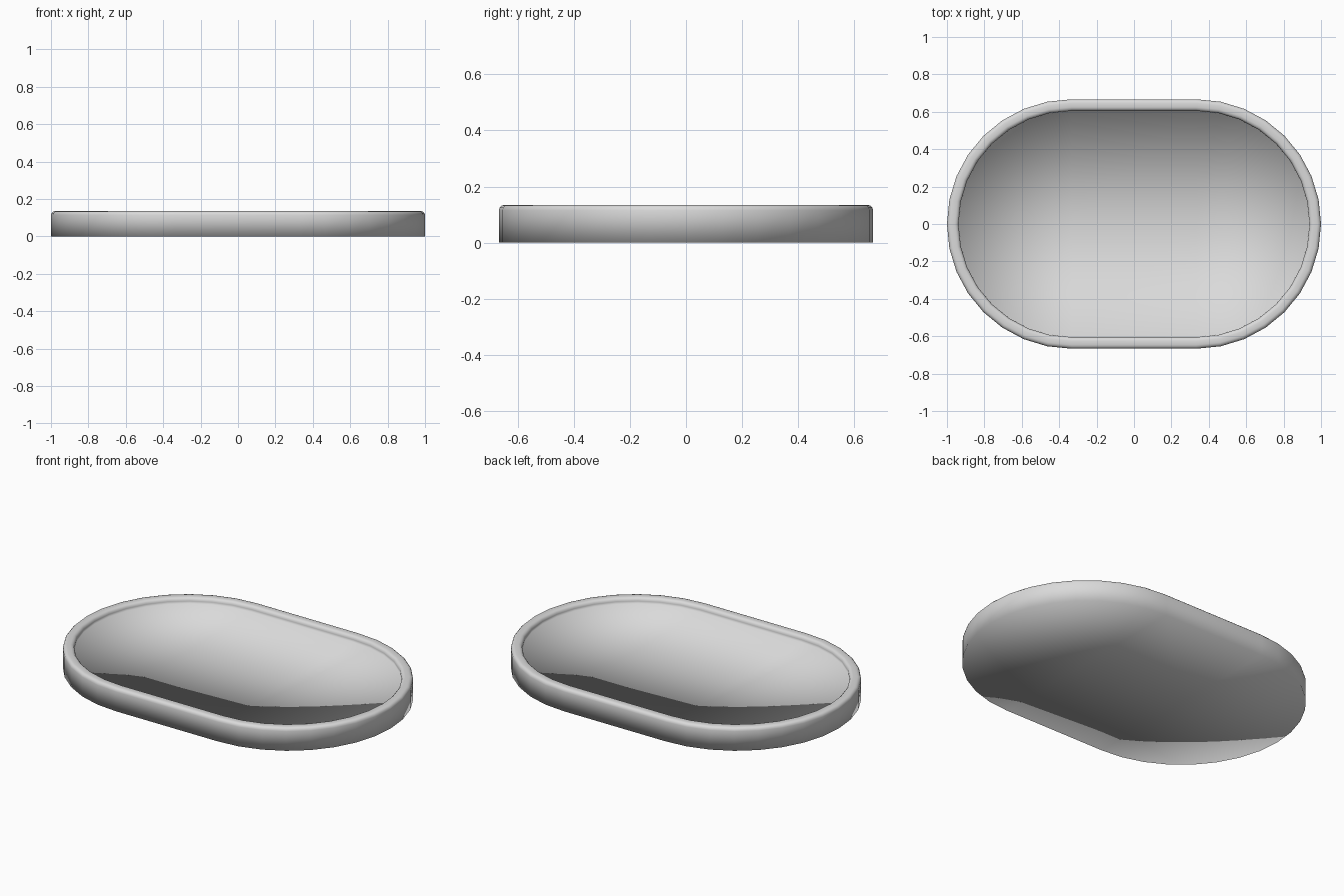
import bpy, bmesh
from math import cos, sin, pi

if "Cube" in bpy.data.objects:
    bpy.data.objects.remove(bpy.data.objects["Cube"])

HALF_SPAN = 1 / 3       # half length of the straight sides
RADIUS = 2 / 3          # outer radius of the round ends
HEIGHT = 0.135
RIM = 0.062             # width of the rim
ROUND = 0.02            # radius of the rim's rounded edges
FLOOR = 0.1             # height of the inner floor
SEGMENTS = 16           # facets on each round end

material = bpy.data.materials.new("light_grey")
material.use_nodes = True
colour = (0.7, 0.7, 0.7, 1)
material.diffuse_color = colour
material.node_tree.nodes["Principled BSDF"].inputs["Base Color"].default_value = colour


def stadium(bm, radius, z):
    """Ring of vertices: right half circle, then left half circle."""
    ring = []
    for side in (1, -1):
        for i in range(SEGMENTS + 1):
            a = -pi / 2 + pi * i / SEGMENTS
            ring.append(bm.verts.new((side * (HALF_SPAN + radius * cos(a)),
                                      side * radius * sin(a), z)))
    return ring


def cap(bm, ring, z):
    """Close a ring with a fan at each end and a ridge line between them."""
    right = bm.verts.new((HALF_SPAN, 0, z))
    left = bm.verts.new((-HALF_SPAN, 0, z))
    n = SEGMENTS + 1
    for start, hub, other in ((0, right, left), (n, left, right)):
        for i in range(start, start + SEGMENTS):
            bm.faces.new((ring[i], ring[i + 1], hub))
        last = start + SEGMENTS
        bm.faces.new((ring[last], ring[(last + 1) % len(ring)], other, hub))


# Wall profile: outer foot, rounded rim, inner foot
profile = [(RADIUS, 0)]
inner = RADIUS - RIM
for i in range(4):
    a = pi / 2 * i / 3
    profile.append((RADIUS - ROUND + ROUND * cos(a), HEIGHT - ROUND + ROUND * sin(a)))
for i in range(4):
    a = pi / 2 * (1 + i / 3)
    profile.append((inner + ROUND + ROUND * cos(a), HEIGHT - ROUND + ROUND * sin(a)))
profile.append((inner, FLOOR))

# Tray body
bm = bmesh.new()
rings = [stadium(bm, r, z) for r, z in profile]
for low, high in zip(rings, rings[1:]):
    for i in range(len(low)):
        j = (i + 1) % len(low)
        bm.faces.new((low[i], low[j], high[j], high[i]))
cap(bm, rings[0], 0)
cap(bm, rings[-1], FLOOR)
bmesh.ops.recalc_face_normals(bm, faces=bm.faces)
for face in bm.faces:
    face.smooth = True

mesh = bpy.data.meshes.new("tray")
bm.to_mesh(mesh)
bm.free()
mesh.materials.append(material)
tray = bpy.data.objects.new("tray", mesh)
bpy.context.collection.objects.link(tray)
